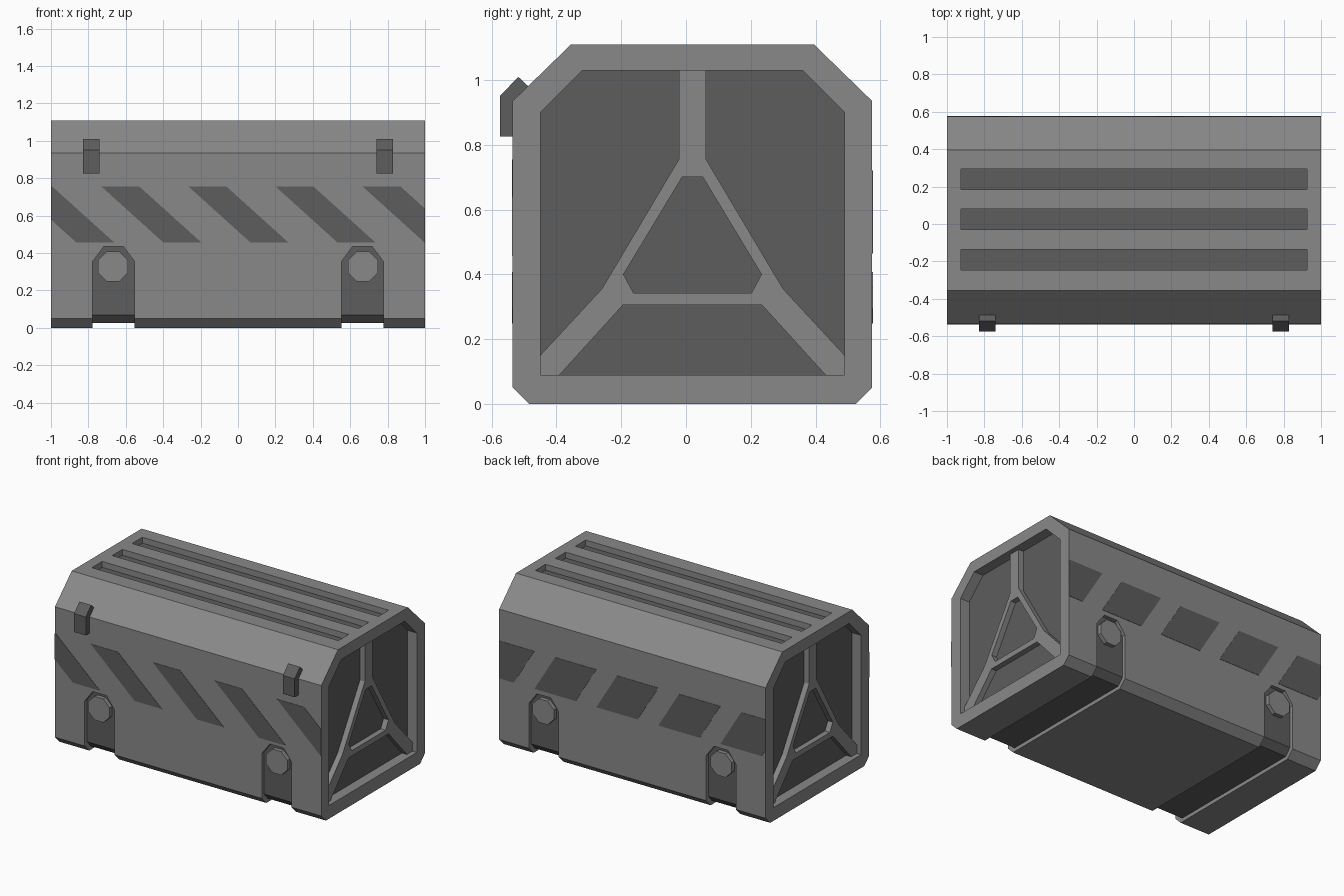
import bpy, bmesh, math
from mathutils import Vector

cube = bpy.data.objects.get("Cube")
if cube:
    bpy.data.objects.remove(cube, do_unlink=True)

YC = 0.02          # centre of the body in y
HALF_Y = 0.555     # half depth of the body
FLOOR_X = 0.93     # floor of the end recesses
SLOT_Z = 1.07      # floor of the top slots
STRAP_X = 0.665    # centre of each strap


def material(name, grey):
    mat = bpy.data.materials.new(name)
    mat.use_nodes = True
    colour = (grey, grey, grey, 1)
    mat.diffuse_color = colour
    mat.node_tree.nodes["Principled BSDF"].inputs["Base Color"].default_value = colour
    return mat


LIGHT = material("light grey", 0.25)
DARK = material("dark grey", 0.11)


def prism(name, points, axis, low, high, mat=LIGHT, clip=None):
    """Extrude a flat outline along an axis, optionally clipped to |x| < clip."""
    place = {"X": lambda a, b: (low, a, b),
             "Y": lambda a, b: (a, low, b),
             "Z": lambda a, b: (a, b, low)}[axis]
    bm = bmesh.new()
    bm.faces.new([bm.verts.new(place(a, b)) for a, b in points])
    if clip:
        for s in (-1, 1):
            bmesh.ops.bisect_plane(bm, geom=bm.verts[:] + bm.edges[:] + bm.faces[:],
                                   plane_co=(s * clip, 0, 0), plane_no=(s, 0, 0),
                                   clear_outer=True)
    new = bmesh.ops.extrude_face_region(bm, geom=bm.faces[:])["geom"]
    step = Vector([(high - low) if a == axis else 0 for a in "XYZ"])
    bmesh.ops.translate(bm, vec=step,
                        verts=[v for v in new if isinstance(v, bmesh.types.BMVert)])
    bmesh.ops.recalc_face_normals(bm, faces=bm.faces[:])
    mesh = bpy.data.meshes.new(name)
    bm.to_mesh(mesh)
    bm.free()
    mesh.materials.append(mat)
    obj = bpy.data.objects.new(name, mesh)
    bpy.context.collection.objects.link(obj)
    return obj


def mirrored(half, centre):
    """Close a half outline by reflecting it about a centre line."""
    return ([(centre + a, b) for a, b in half] +
            [(centre - a, b) for a, b in reversed(half)])


def rectangle(a0, a1, b0, b1):
    return [(a0, b0), (a1, b0), (a1, b1), (a0, b1)]


def subtract(obj, cutter):
    """Cut one object out of another and discard the cutter."""
    mod = obj.modifiers.new("cut", 'BOOLEAN')
    mod.operation = 'DIFFERENCE'
    mod.solver = 'EXACT'
    mod.object = cutter
    deps = bpy.context.evaluated_depsgraph_get()
    mesh = bpy.data.meshes.new_from_object(obj.evaluated_get(deps))
    obj.modifiers.clear()
    obj.data = mesh
    bpy.data.objects.remove(cutter, do_unlink=True)


# Body shell
body = prism("body", mirrored([(0.505, 0), (HALF_Y, 0.05), (HALF_Y, 0.935),
                               (0.375, 1.11)], YC), "X", -1, 1)

# End recesses
recess = mirrored([(0.47, 0.09), (0.47, 0.9), (0.34, 1.03)], YC)
for s in (-1, 1):
    subtract(body, prism("cutter", recess, "X", s * FLOOR_X, s * 1.2))

# Top slots
for y in (-0.19, 0.025, 0.24):
    subtract(body, prism("cutter", rectangle(-0.925, 0.925, y - 0.055, y + 0.055),
                         "Z", SLOT_Z, 1.3))

# Shallow strap channels wrapping front, bottom and back
strap_half = [(0.112, -0.3), (0.112, 0.355), (0.052, 0.435)]
core_half = [(0.49, 0.025), (0.53, 0.07), (0.53, 0.8)]
for s in (-1, 1):
    channel = prism("cutter", mirrored(strap_half, s * STRAP_X), "Y", -1, 1)
    subtract(channel, prism("core", mirrored(core_half, YC), "X", -0.95, 0.95))
    subtract(body, channel)

# Dark floors of the recesses, slots and channels
mesh = body.data
mesh.materials.clear()
mesh.materials.append(LIGHT)
mesh.materials.append(DARK)
for face in mesh.polygons:
    c, n = face.center, face.normal
    end_floor = abs(n.x) > 0.9 and abs(abs(c.x) - FLOOR_X) < 0.002
    slot_floor = n.z > 0.9 and abs(c.z - SLOT_Z) < 0.002
    strap_floor = (abs(n.x) < 0.1 and n.z < 0.1 and c.z < 0.4
                   and abs(abs(c.x) - STRAP_X) < 0.1
                   and abs(c.y - YC) < HALF_Y - 0.01)
    face.material_index = int(end_floor or slot_floor or strap_floor)

# Three-legged brace in each end recess, made of two mirrored halves
brace = [(0, 1.03), (0.041, 1.03), (0.041, 0.757), (0.28, 0.355), (0.47, 0.15),
         (0.47, 0.09), (0.41, 0.09), (0.215, 0.305), (0, 0.305), (0, 0.342),
         (0.182, 0.342), (0.213, 0.4), (0.032, 0.7), (0, 0.7)]
for end, s in (("left", 1), ("right", -1)):
    for side, m in (("front", -1), ("back", 1)):
        prism(f"{end}_brace_{side}", [(YC + m * a, b) for a, b in brace],
              "X", s * (FLOOR_X - 0.01), s * 0.967)

# Octagonal plugs on the straps
for end, s in (("left", 1), ("right", -1)):
    radius = 0.08 / math.cos(math.pi / 8)
    octagon = [(s * 0.668 + radius * math.cos((k + 0.5) * math.pi / 4),
                0.328 + radius * math.sin((k + 0.5) * math.pi / 4)) for k in range(8)]
    for side, m in (("front", -1), ("back", 1)):
        prism(f"{end}_plug_{side}", octagon, "Y", YC + m * 0.5, YC + m * (HALF_Y + 0.003))

# Latches on the front upper edge
latch = [(-0.575, 0.825), (-0.575, 0.95), (-0.518, 1.01), (-0.47, 0.965),
         (-0.52, 0.92), (-0.52, 0.825)]
for end, s in (("left", 1), ("right", -1)):
    prism(f"{end}_latch", latch, "X", s * 0.74, s * 0.828, DARK)

# Slanted warning stripes on the front and back
for k in range(5):
    x = -1.195 + 0.4655 * k
    prism(f"front_stripe_{k + 1}",
          [(x, 0.755), (x + 0.203, 0.755), (x + 0.533, 0.457), (x + 0.33, 0.457)],
          "Y", YC - HALF_Y + 0.002, YC - HALF_Y - 0.002, DARK, clip=1)
    x = 0.735 - 0.4655 * k
    prism(f"back_stripe_{k + 1}",
          [(x, 0.72), (x + 0.31, 0.72), (x + 0.465, 0.465), (x + 0.155, 0.465)],
          "Y", YC + HALF_Y - 0.002, YC + HALF_Y + 0.002, DARK, clip=1)
